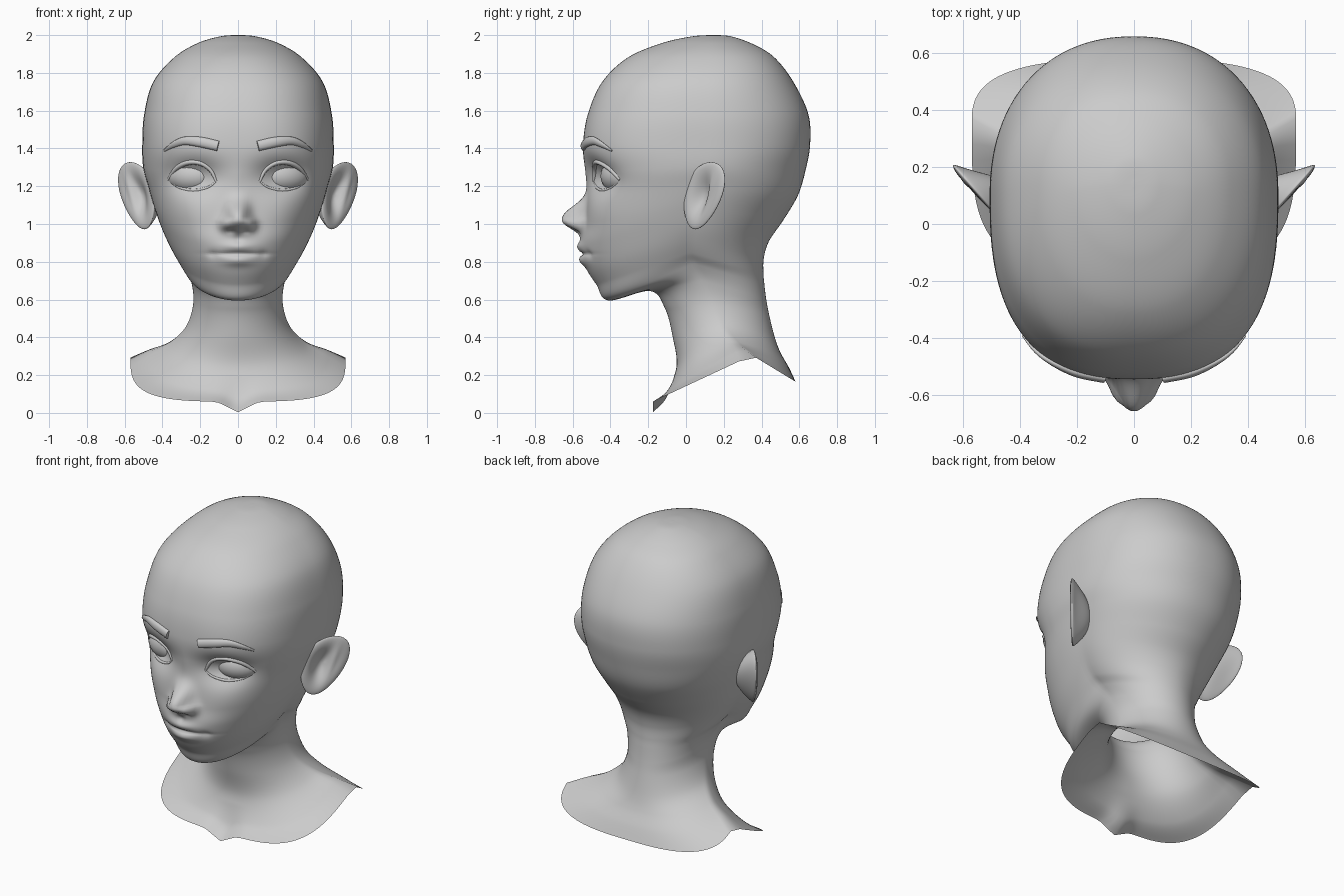
import bpy
import bmesh
from math import sin, cos, pi, exp, radians
from mathutils import Vector, Matrix
from mathutils.bvhtree import BVHTree

cube = bpy.data.objects.get("Cube")
if cube:
    bpy.data.objects.remove(cube, do_unlink=True)

clay = bpy.data.materials.new("clay_grey")
clay.use_nodes = True
GREY = (0.6, 0.6, 0.6, 1)
clay.diffuse_color = GREY
clay.node_tree.nodes["Principled BSDF"].inputs["Base Color"].default_value = GREY

HALF, SUB = 60, 14


def add_object(name, bm, angle=60):
    bmesh.ops.recalc_face_normals(bm, faces=bm.faces)
    mesh = bpy.data.meshes.new(name)
    bm.to_mesh(mesh)
    bm.free()
    mesh.materials.append(clay)
    obj = bpy.data.objects.new(name, mesh)
    bpy.context.collection.objects.link(obj)
    bpy.ops.object.select_all(action='DESELECT')
    obj.select_set(True)
    bpy.context.view_layer.objects.active = obj
    bpy.ops.object.shade_smooth_by_angle(angle=radians(angle))
    return obj


def spline(rows, i, f):
    """Catmull-Rom blend of neighbouring rows."""
    last = len(rows) - 1
    p, q, r, s = (rows[min(max(k, 0), last)] for k in (i - 1, i, i + 1, i + 2))
    return [b + 0.5 * f * (c - a + f * (2 * a - 5 * b + 4 * c - d + f * (3 * (b - c) + d - a)))
            for a, b, c, d in zip(p, q, r, s)]


def bump(x, z, cx, cz, sx, sz):
    return exp(-((x - cx) / sx) ** 2 - ((z - cz) / sz) ** 2)


# Tilted rings: front y z, side x y z, back y z, front and back squareness
skull = [
    (.13, 2.0, .004, .14, 2.0, .15, 2.0, 2, 2),
    (.03, 1.993, .09, .14, 1.994, .24, 1.993, 2, 2),
    (-.13, 1.957, .215, .13, 1.957, .36, 1.95, 2, 2.1),
    (-.31, 1.88, .34, .12, 1.88, .47, 1.88, 2.2, 2.2),
    (-.445, 1.75, .45, .1, 1.75, .57, 1.75, 2.4, 2.2),
    (-.52, 1.58, .497, .1, 1.58, .648, 1.58, 2.5, 2.2),
    (-.545, 1.42, .507, .1, 1.42, .657, 1.42, 2.6, 2.2),
    (-.537, 1.28, .502, .1, 1.3, .632, 1.28, 2.5, 2.1),
    (-.527, 1.15, .475, .08, 1.2, .592, 1.15, 2.4, 2.1),
    (-.54, 1.0, .445, .05, 1.1, .515, 1.02, 2.2, 2),
    (-.56, .89, .41, .03, 1.0, .44, .91, 2.05, 1.95),
    (-.53, .77, .372, .02, .92, .412, .82, 2, 1.9),
    (-.475, .68, .33, .02, .85, .41, .74, 2, 1.9),
    (-.41, .595, .285, .04, .79, .415, .68, 2, 1.95),
]
neck = [
    (-.19, .645, .248, .09, .7, .425, .6, 2, 2),
    (-.11, .55, .237, .14, .58, .44, .52, 2, 2),
    (-.07, .4, .275, .19, .46, .47, .4, 2, 2.1),
    (-.05, .25, .36, .25, .38, .5, .32, 2.3, 2.3),
    (-.1, .12, .475, .3, .34, .545, .24, 2.9, 2.6),
    (-.175, .06, .57, .35, .305, .58, .165, 3.6, 2.9),
]
rings = skull + neck


def sculpt(x, y, z):
    """Push nose, lips and eye sockets out of the plain face."""
    ax = abs(x)
    if y < -.2 and z > .68:
        slope, width = (.09, .058) if z > 1.025 else (.062, .064)
        y -= .12 * exp(-(ax / width) ** 2.6 - (abs(z - 1.025) / slope) ** 2.3)
        y -= .045 * bump(ax, z, .07, 1.0, .028, .036)
        y += .012 * bump(ax, z, .04, .962, .02, .014)
        y -= .018 * bump(ax, z, 0, .88, .085, .026)
        y -= .022 * bump(ax, z, 0, .805, .085, .028)
        y += .016 * bump(ax, z, 0, .842, .125, .009)
        y += .01 * bump(ax, z, .135, .84, .022, .022)
        y += .008 * bump(ax, z, 0, .92, .018, .025)
        y += .075 * bump(ax, z, .235, 1.25, .14, .085)
        y -= .012 * bump(ax, z, .27, 1.05, .12, .1)
    if z < .2 and y < .0:
        z -= .08 * bump(x, 0, 0, 0, .07, 1) * (1 - z / .2)
    return x, y, z


def ring_points(r):
    yf, zf, xs, ys, zs, yb, zb, nf, nb = r
    points = []
    for k in range(-HALF, HALF):
        t = pi * (abs(k) / HALF) ** 1.25
        front = t < pi / 2
        n, ye, ze = (nf, yf, zf) if front else (nb, yb, zb)
        c, s = abs(cos(t)) ** (2 / n), max(sin(t), 0) ** (2 / n)
        points.append(sculpt(xs * s * (1 if k > 0 else -1),
                             ys + (ye - ys) * c, zs + (ze - zs) * c))
    return points


# Head, neck and open bust as one loft
bm = bmesh.new()
loops = []
for i in range(len(rings) - 1):
    for j in range(SUB):
        loops.append(ring_points(spline(rings, i, j / SUB)))
loops.append(ring_points(rings[-1]))
grid = [[bm.verts.new(p) for p in loop] for loop in loops]
for a, b in zip(grid, grid[1:]):
    for k in range(len(a)):
        bm.faces.new((a[k - 1], a[k], b[k], b[k - 1]))
bm.faces.new(grid[0])
bm.normal_update()
face_tree = BVHTree.FromBMesh(bm)
add_object("head_and_neck", bm, 80)


def face_y(x, z):
    return face_tree.ray_cast(Vector((x, -2, z)), Vector((0, 1, 0)))[0].y


def tube(name, path, flat=1.0, sides=12, steps=8):
    """Rounded strip through points of x, y, z, radius."""
    bm = bmesh.new()
    fine = [spline(path, i, j / steps) for i in range(len(path) - 1) for j in range(steps)]
    fine.append(path[-1])
    prev = None
    for i, (x, y, z, r) in enumerate(fine):
        a, b = fine[max(i - 1, 0)], fine[min(i + 1, len(fine) - 1)]
        along = (Vector(b[:3]) - Vector(a[:3])).normalized()
        out = Vector((0, -1, 0))
        out = (out - along * out.dot(along)).normalized()
        up = along.cross(out)
        angles = [2 * pi * k / sides for k in range(sides)]
        ring = [bm.verts.new(Vector((x, y, z)) + up * r * cos(t) + out * r * flat * sin(t))
                for t in angles]
        if prev:
            for k in range(sides):
                bm.faces.new((prev[k - 1], prev[k], ring[k], ring[k - 1]))
        else:
            bm.faces.new(ring)
        prev = ring
    bm.faces.new(prev)
    return add_object(name, bm)


def ear(name, side):
    """Dished, leaning oval with a narrow lobe rooted at the jaw."""
    bm = bmesh.new()
    bmesh.ops.create_uvsphere(bm, u_segments=40, v_segments=32, radius=1)
    lean, normal = Vector((.66, .75, 0)), Vector((.75, -.66, 0))
    for v in bm.verts:
        a, b, c = v.co
        r2 = a * a + b * b
        u = a * .133 * (1 + .2 * b) + .055 * b - .012
        if c > 0:
            d = .022 * c - .055 * exp(-((a + .1) ** 2 + (b * .75) ** 2) / .3) * (1 - r2)
            d += .016 * bump(a, b, .3, .1, .16, .5)
        else:
            d = .02 * c - .12 * (1 - r2) * (.62 - .55 * a)
        p = Vector((.54, .1, 1.15 + .178 * b)) + lean * u + normal * d
        v.co = (p.x * side, p.y, p.z)
    add_object(name, bm)


for label, side in (("left", 1), ("right", -1)):
    ear(label + "_ear", side)

    # Eyeball turned to follow the face
    bm = bmesh.new()
    bmesh.ops.create_uvsphere(bm, u_segments=32, v_segments=20, radius=1)
    place = (Matrix.Translation((side * .24, -.347, 1.254))
             @ Matrix.Rotation(side * radians(20), 4, 'Z')
             @ Matrix.Diagonal((.14, .1, .095, 1)))
    bmesh.ops.transform(bm, matrix=place, verts=bm.verts)
    add_object(label + "_eye", bm)

    # Lids wrap the eye opening
    def lid(name, points, sink, flat):
        path = [(side * x, face_y(side * x, z) + sink, z, r) for x, z, r in points]
        tube(label + name, path, flat)

    lid("_upper_lid", [(.115, 1.225, .006), (.145, 1.285, .011), (.2, 1.322, .013), (.265, 1.325, .014),
                       (.325, 1.295, .013), (.37, 1.235, .006)], .003, 1.3)
    lid("_lower_lid", [(.115, 1.225, .005), (.16, 1.193, .007), (.235, 1.178, .008),
                       (.31, 1.193, .007), (.365, 1.235, .005)], .004, 1)
    lid("_eyebrow", [(.105, 1.413, .027), (.2, 1.434, .027), (.28, 1.44, .022),
                     (.34, 1.42, .016), (.39, 1.388, .006)], -.002, .6)
